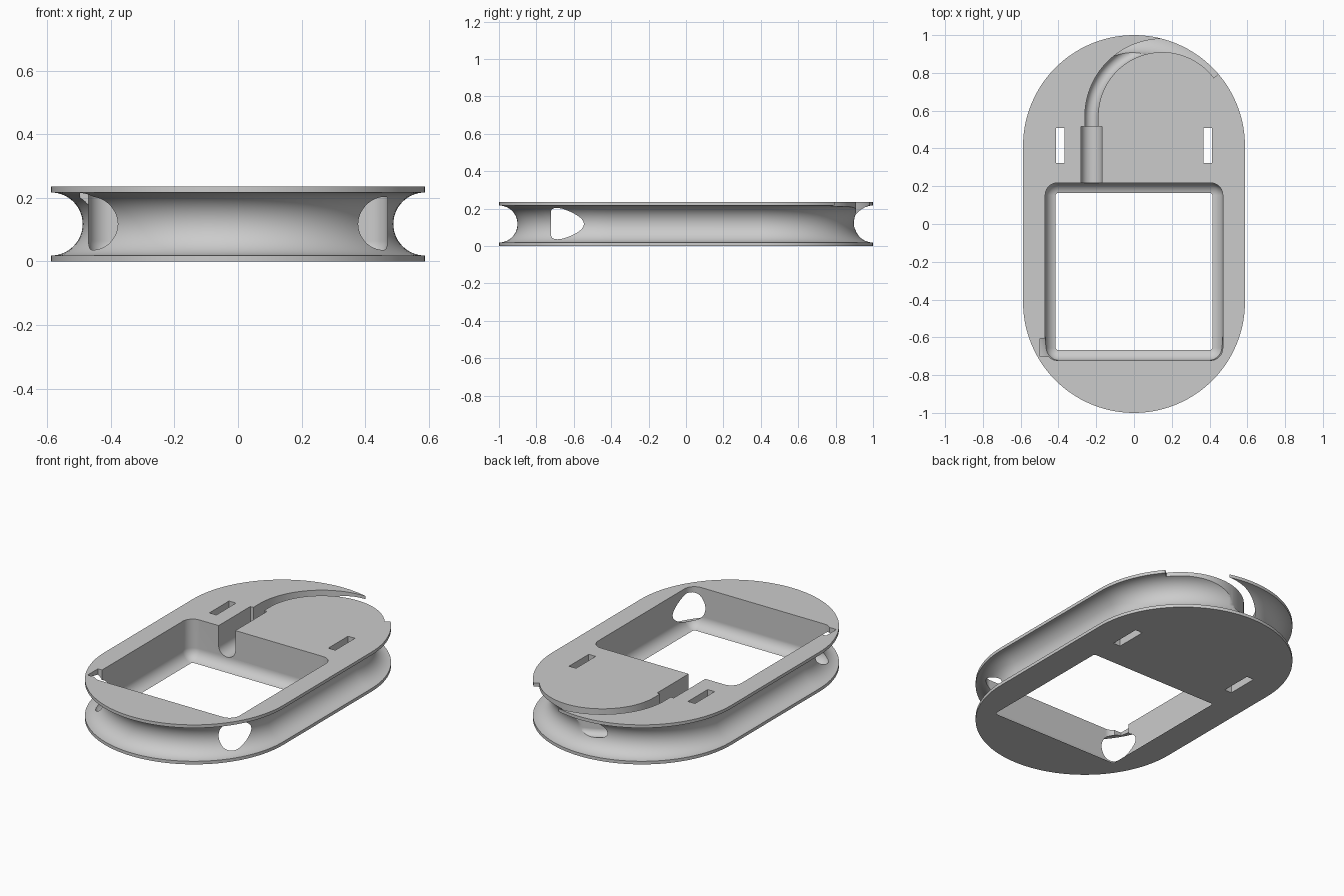
import bpy, bmesh, math
from mathutils import Vector

if "Cube" in bpy.data.objects:
    bpy.data.objects.remove(bpy.data.objects["Cube"])

HEIGHT, MID = 0.235, 0.1175
RADIUS, CENTRE_Y = 0.5875, 0.4125      # stadium outline
GROOVE = 0.099                         # groove arc radius

grey = bpy.data.materials.new("light_grey")
grey.use_nodes = True
grey.diffuse_color = (0.6, 0.6, 0.6, 1)
grey.node_tree.nodes["Principled BSDF"].inputs["Base Color"].default_value = (0.6, 0.6, 0.6, 1)


def make_object(name, bm):
    bmesh.ops.recalc_face_normals(bm, faces=bm.faces)
    mesh = bpy.data.meshes.new(name)
    bm.to_mesh(mesh)
    bm.free()
    mesh.materials.append(grey)
    obj = bpy.data.objects.new(name, mesh)
    bpy.context.collection.objects.link(obj)
    return obj


def loft(name, rings):
    """Skin a list of equal closed rings and cap both ends."""
    bm = bmesh.new()
    rows = [[bm.verts.new(p) for p in ring] for ring in rings]
    for a, b in zip(rows, rows[1:]):
        for i in range(len(a)):
            j = (i + 1) % len(a)
            bm.faces.new((a[i], a[j], b[j], b[i]))
    bm.faces.new(rows[0])
    bm.faces.new(rows[-1])
    return make_object(name, bm)


def stadium(r, z, n=56):
    ring = []
    for sign, start in ((1, 0), (-1, math.pi)):
        for i in range(n + 1):
            a = start + math.pi * i / n
            ring.append((r * math.cos(a), sign * CENTRE_Y + r * math.sin(a), z))
    return ring


def box(name, low, high, bevel=0):
    low, high = Vector(low), Vector(high)
    bm = bmesh.new()
    bmesh.ops.create_cube(bm, size=1)
    for v in bm.verts:
        v.co = (low + high) / 2 + Vector(a * b for a, b in zip(v.co, high - low))
    if bevel:
        bmesh.ops.bevel(bm, geom=bm.edges[:], offset=bevel, segments=10,
                        profile=0.5, affect='EDGES')
    return make_object(name, bm)


def u_channel(name, path, r, n=16):
    """Sweep a round-bottomed slot, open at the top, along a flat path."""
    section = [(r, 0.4)]
    section += [(r * math.cos(a), MID - r * math.sin(a))
                for a in (math.pi * i / n for i in range(n + 1))]
    section.append((-r, 0.4))
    rings = []
    for i, p in enumerate(path):
        t = (path[min(i + 1, len(path) - 1)] - path[max(i - 1, 0)]).normalized()
        side = Vector((t.y, -t.x))
        rings.append([(p.x + side.x * s, p.y + side.y * s, z) for s, z in section])
    return loft(name, rings)


# Grooved body
profile = [(RADIUS, 0)]
for i in range(29):
    a = math.pi * i / 28
    profile.append((RADIUS - GROOVE * math.sin(a), MID - GROOVE * math.cos(a)))
profile.append((RADIUS, HEIGHT))
body = loft("grooved_body", [stadium(r, z) for r, z in profile])

# Square pocket with rounded edges, opening through the floor
cutters = [box("pocket_cutter", (-0.47, -0.722, -0.001), (0.47, 0.218, 0.6), 0.065)]

# Strap slots
for sign in (-1, 1):
    x = sign * 0.391
    cutters.append(box("slot_cutter", (x - 0.023, 0.322, -0.1), (x + 0.023, 0.507, 0.4)))

# Rim notch beside the pocket corner
cutters.append(box("notch_cutter", (-0.497, -0.702, 0.18), (-0.44, -0.605, 0.4)))

# Wide straight channel, then the narrow curved channel leading to the rim
cutters.append(u_channel("wide_channel_cutter",
                         [Vector((-0.225, 0.1)), Vector((-0.225, 0.515))], 0.055))
arc_centre, arc_radius = Vector((0.15, 0.57)), 0.375
path = [Vector((-0.225, 0.48))]
for i in range(49):
    a = math.radians(180 - 143 * i / 48)
    path.append(arc_centre + arc_radius * Vector((math.cos(a), math.sin(a))))
cutters.append(u_channel("curved_channel_cutter", path, 0.035))

# Cut everything out of the body
bpy.ops.object.select_all(action='DESELECT')
bpy.context.view_layer.objects.active = body
body.select_set(True)
for cutter in cutters:
    cutter.hide_render = True
    mod = body.modifiers.new("cut", 'BOOLEAN')
    mod.operation = 'DIFFERENCE'
    mod.solver = 'EXACT'
    mod.object = cutter
    bpy.ops.object.modifier_apply(modifier=mod.name)
    bpy.data.objects.remove(cutter)

# Smooth curves, crisp edges
bpy.ops.object.shade_smooth_by_angle(angle=math.radians(30))
weighted = body.modifiers.new("weighted_normals", 'WEIGHTED_NORMAL')
weighted.keep_sharp = True
